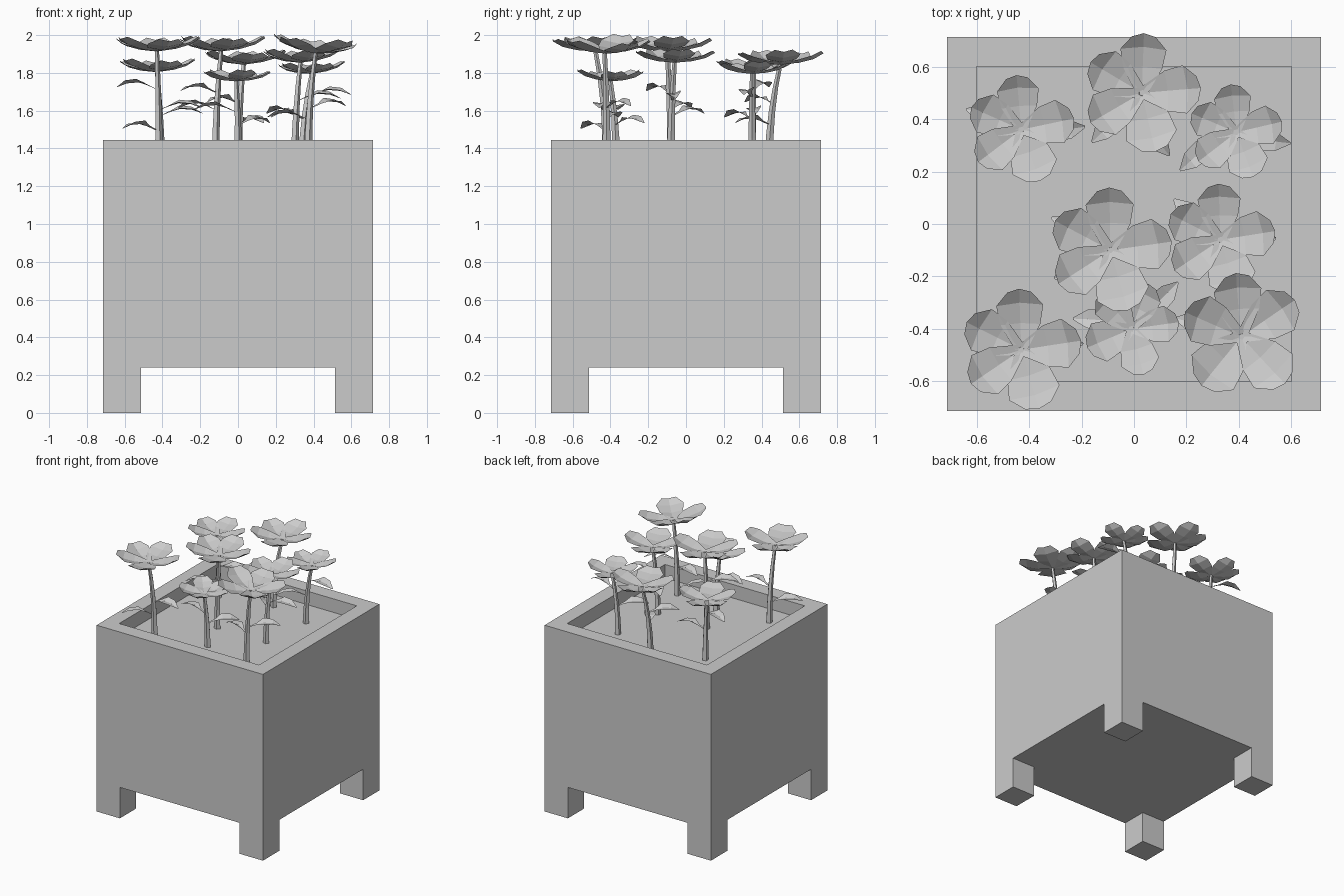
import bpy, bmesh
from math import radians, cos, sin, tau
from mathutils import Vector, Matrix, Euler

cube = bpy.data.objects.get("Cube")
if cube:
    bpy.data.objects.remove(cube, do_unlink=True)

grey = bpy.data.materials.new("plain_grey")
grey.use_nodes = True
COLOUR = (0.6, 0.6, 0.6, 1)
grey.diffuse_color = COLOUR
grey.node_tree.nodes["Principled BSDF"].inputs["Base Color"].default_value = COLOUR

HALF, INNER, LEG = 0.714, 0.6, 0.2
TOP, UNDER, SOIL = 1.445, 0.24, 1.34


def finish(bm, name):
    mesh = bpy.data.meshes.new(name)
    bm.to_mesh(mesh)
    bm.free()
    mesh.materials.append(grey)
    obj = bpy.data.objects.new(name, mesh)
    bpy.context.collection.objects.link(obj)


def strip(bm, rows, matrix):
    """Skin rows of (left, middle, right) points, two faces per step."""
    grid = [[bm.verts.new(matrix @ Vector(p)) for p in row] for row in rows]
    for a, b in zip(grid, grid[1:]):
        for i in range(2):
            bm.faces.new((a[i], b[i], b[i + 1], a[i + 1]))


# Planter: box with legs pulled from its bottom corners and a sunken top
bm = bmesh.new()
bmesh.ops.create_cube(bm, size=1, matrix=Matrix.Translation((0, 0, (TOP + UNDER) / 2))
                      @ Matrix.Diagonal((2 * HALF, 2 * HALF, TOP - UNDER, 1)))
for axis in (Vector((1, 0, 0)), Vector((0, 1, 0))):
    for side in (-1, 1):
        bmesh.ops.bisect_plane(bm, geom=bm.verts[:] + bm.edges[:] + bm.faces[:],
                               plane_co=axis * side * (HALF - LEG), plane_no=axis)
corners = []
for f in bm.faces:
    c = f.calc_center_median()
    if c.z < UNDER + 0.01 and min(abs(c.x), abs(c.y)) > HALF - LEG:
        corners.append(f)
for f in corners:
    new = bmesh.ops.extrude_discrete_faces(bm, faces=[f])["faces"][0]
    bmesh.ops.translate(bm, verts=new.verts[:], vec=(0, 0, -UNDER))
bmesh.ops.dissolve_limit(bm, angle_limit=radians(1), verts=bm.verts[:], edges=bm.edges[:])
bm.normal_update()
top = max(bm.faces, key=lambda f: f.calc_center_median().z)
bmesh.ops.inset_region(bm, faces=[top], thickness=HALF - INNER, use_even_offset=True)
floor = bmesh.ops.extrude_discrete_faces(bm, faces=[top])["faces"][0]
bmesh.ops.translate(bm, verts=floor.verts[:], vec=(0, 0, SOIL - 0.02 - TOP))
finish(bm, "planter_box")

# Soil
bm = bmesh.new()
bmesh.ops.create_grid(bm, x_segments=1, y_segments=1, size=INNER,
                      matrix=Matrix.Translation((0, 0, SOIL)))
finish(bm, "soil")


def stem(name, base, head):
    bm = bmesh.new()
    rings = []
    for i in range(5):
        t = i / 4
        c = base.lerp(head, t * t)
        c.z = base.z + (head.z - base.z) * t
        r = 0.024 - 0.012 * t
        rings.append([bm.verts.new(c + Vector((r * cos(tau * k / 5), r * sin(tau * k / 5), 0)))
                      for k in range(5)])
    for a, b in zip(rings, rings[1:]):
        for k in range(5):
            n = (k + 1) % 5
            bm.faces.new((a[k], a[n], b[n], b[k]))
    bm.faces.new(rings[-1])
    finish(bm, name)


def leaf(name, base, head, z, angle):
    t = (z - base.z) / (head.z - base.z)
    root = base.lerp(head, t * t)
    root.z = z - 0.03
    bm = bmesh.new()
    profile = [(0, 0.006, 0), (0.06, 0.012, 0.025), (0.11, 0.042, 0.04),
               (0.175, 0.036, 0.035), (0.23, 0.004, 0.015)]
    rows = [((d, w, h + w * 0.3), (d, 0, h), (d, -w, h + w * 0.3)) for d, w, h in profile]
    strip(bm, rows, Matrix.Translation(root) @ Matrix.Rotation(radians(angle), 4, 'Z')
          @ Matrix.Rotation(0.15, 4, 'X'))
    finish(bm, name)


# Unevenly spread petals: angle from the first one, width factor
PETALS = ((0, 1), (-83, 1.05), (-165, 1.12), (122, 1), (61, 0.98))


def blossom(name, head, radius, spin, tilt):
    bm = bmesh.new()
    place = (Matrix.Translation(head) @ Euler([radians(a) for a in tilt] + [0]).to_matrix().to_4x4()
             @ Matrix.Scale(radius, 4))
    profile = [(0.0, 0.1, 0.0), (0.42, 0.33, 0.04), (0.74, 0.39, 0.12), (0.96, 0.2, 0.25)]
    for k, (angle, wide) in enumerate(PETALS):
        rows = [((d, -w * wide, h + w * 0.12), (d * 1.06, 0, h - 0.03), (d, w * wide, h + w * 0.12))
                for d, w, h in profile]
        lift = Matrix.Rotation(-0.05 * (k % 2), 4, 'Y')
        strip(bm, rows, place @ Matrix.Rotation(radians(spin + angle), 4, 'Z') @ lift)
    finish(bm, name)


# Plants: base xy, head xyz, radius, spin, tilt, two leaves as (height, angle)
plants = [
    ((-.41, .35), (-.43, .36, 1.81), .205, 95, (0, 0), ((1.74, 160), (1.6, 5))),
    ((0, .44), (.03, .50, 1.85), .225, 88, (1, 0), ((1.66, 222), (1.55, 305))),
    ((.34, .35), (.39, .35, 1.80), .18, 96, (0, -2), ((1.7, 350), (1.58, 220))),
    ((-.12, -.08), (-.09, -.10, 1.92), .235, 91, (0, 0), ((1.63, 152), (1.72, 212))),
    ((.30, -.08), (.33, -.06, 1.86), .21, 92, (0, 0), ((1.6, 133), (1.68, 5))),
    ((-.42, -.42), (-.43, -.48, 1.92), .23, 92, (1, 0), ((1.63, 355), (1.52, 215))),
    ((0, -.37), (-.01, -.40, 1.76), .18, 8, (0, 0), ((1.55, 43), (1.62, 175))),
    ((.37, -.42), (.41, -.43, 1.91), .24, 35, (0, 5), ((1.58, 165), (1.64, 35))),
]
for i, (b, h, radius, spin, tilt, leaves) in enumerate(plants, 1):
    base, head = Vector((*b, SOIL)), Vector(h)
    stem(f"flower_stem_{i}", base, head)
    blossom(f"flower_head_{i}", head, radius, spin, tilt)
    for n, (z, angle) in enumerate(leaves, 1):
        leaf(f"flower_leaf_{i}_{n}", base, head, z, angle)
